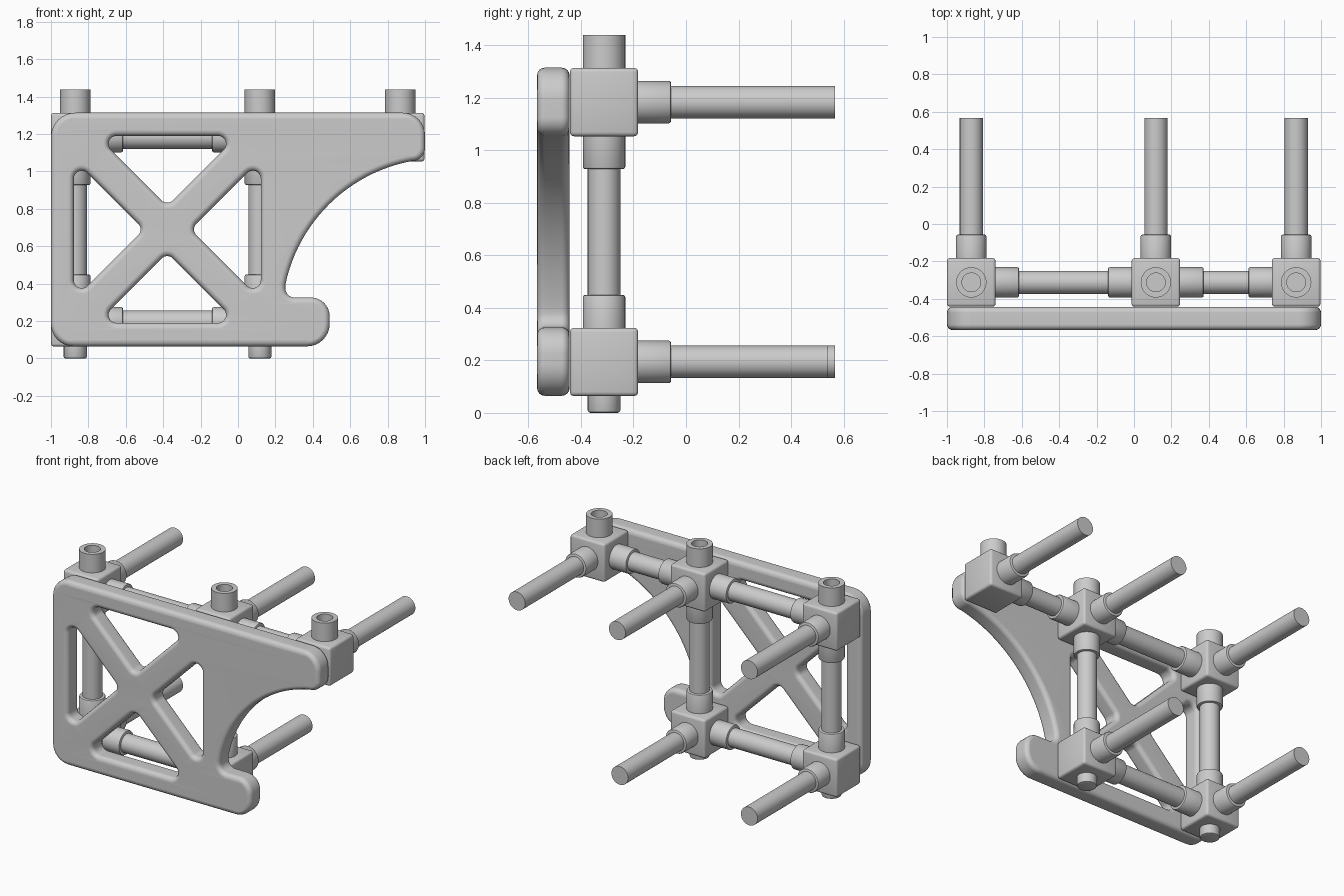
import bpy, bmesh
from math import sin, cos, tan, pi, sqrt
from mathutils import Vector, Matrix

if "Cube" in bpy.data.objects:
    bpy.data.objects.remove(bpy.data.objects["Cube"])

Y = -0.312                      # depth of the pipe frame
TOP, LOW = 1.183, 0.194         # joint heights
LEFT, MID, RIGHT = -0.87, 0.117, 0.867
H = 0.13                        # half size of a joint block
C = 0.125                       # collar length
RC, RP = 0.081, 0.062           # collar and pipe radii


def finish(ob, angle=35):
    bpy.ops.object.select_all(action='DESELECT')
    ob.select_set(True)
    bpy.context.view_layer.objects.active = ob
    bpy.ops.object.shade_smooth_by_angle(angle=angle * pi / 180)


def add_mesh(name, bm):
    bmesh.ops.recalc_face_normals(bm, faces=bm.faces)
    me = bpy.data.meshes.new(name)
    bm.to_mesh(me)
    bm.free()
    ob = bpy.data.objects.new(name, me)
    bpy.context.collection.objects.link(ob)
    finish(ob)
    return ob


def lathe(name, start, axis, profile, n=40):
    """Solid of revolution; profile is (radius, distance along axis)."""
    rot = Vector((0, 0, 1)).rotation_difference(Vector(axis)).to_matrix()
    bm = bmesh.new()
    rings = [[bm.verts.new(Vector(start) + rot @ Vector((r * cos(2 * pi * i / n), r * sin(2 * pi * i / n), t)))
              for i in range(n)] for r, t in profile]
    for a, b in zip(rings, rings[1:]):
        for i in range(n):
            j = (i + 1) % n
            bm.faces.new((a[i], a[j], b[j], b[i]))
    bm.faces.new(rings[0])
    bm.faces.new(rings[-1])
    return add_mesh(name, bm)


def collar(name, centre, axis):
    start = Vector(centre) + Vector(axis) * (H - 0.01)
    e = C + 0.01
    lathe(name, start, axis, [(RC, 0), (RC, e - 0.008), (RC - 0.003, e - 0.002), (RC - 0.008, e)])


def pipe(name, a, b):
    d = Vector(b) - Vector(a)
    lathe(name, a, d.normalized(), [(RP, 0), (RP, d.length)])


def joint(name, x, z, axes):
    """Rounded block with a collar on every listed side."""
    bm = bmesh.new()
    bmesh.ops.create_cube(bm, size=2 * H, matrix=Matrix.Translation((x, Y, z)))
    bmesh.ops.bevel(bm, geom=bm.edges[:], offset=0.016, segments=3, profile=0.5, affect='EDGES')
    add_mesh(name + "_block", bm)
    for i, axis in enumerate(axes):
        collar(f"{name}_collar_{i}", (x, Y, z), axis)


def rounded(points, seg=8):
    """Closed outline with each (x, z, radius) corner filleted."""
    out = []
    for i, (x, z, r) in enumerate(points):
        p = Vector((x, z))
        if r == 0:
            out.append(p)
            continue
        u = (Vector(points[i - 1][:2]) - p).normalized()
        v = (Vector(points[(i + 1) % len(points)][:2]) - p).normalized()
        half = u.angle(v) / 2
        c = p + (u + v).normalized() * (r / sin(half))
        a, b = p + u * r / tan(half) - c, p + v * r / tan(half) - c
        w = a.angle(b)
        for k in range(seg + 1):
            t = k / seg
            out.append(c + (a * sin((1 - t) * w) + b * sin(t * w)) / sin(w))
    return out


# Side plate outline with the concave sweep and small foot
cx, cz, R = 1.085, 0.22, 0.85
sweep = []
for k in range(25):
    a0, a1 = 2.928, 1.766
    a = a1 + (a0 - a1) * k / 24
    sweep.append((cx + R * cos(a), cz + R * sin(a), 0))
outline = [(-1, 0.065, 0.12), (-1, 1.314, 0.13), (1, 1.314, 0.12), (1, 1.062, 0.07)]
outline += sweep + [(0.25, 0.326, 0.05), (0.49, 0.326, 0.1), (0.49, 0.065, 0.12)]
loops = [rounded(outline)]

# Four triangular openings that leave the cross brace
tip, base = 0.125, 0.5
for k in range(4):
    pts = []
    for u, v in ((0, tip), (base - tip, base), (tip - base, base)):
        for _ in range(k):
            u, v = -v, u
        pts.append((-0.378 + u, 0.69 + v, 0.043))
    loops.append(rounded(pts))

cu = bpy.data.curves.new("side_plate", 'CURVE')
cu.dimensions = '2D'
cu.fill_mode = 'BOTH'
cu.bevel_depth, cu.extrude, cu.offset, cu.bevel_resolution = 0.03, 0.032, -0.03, 3
for loop in loops:
    s = cu.splines.new('POLY')
    s.points.add(len(loop) - 1)
    for pt, p in zip(s.points, loop):
        pt.co = (p.x, p.y, 0, 1)
    s.use_cyclic_u = True
plate = bpy.data.objects.new("side_plate", cu)
bpy.context.collection.objects.link(plate)
plate.rotation_euler = (pi / 2, 0, 0)
plate.location = (0, -0.505, 0)
bpy.ops.object.select_all(action='DESELECT')
plate.select_set(True)
bpy.context.view_layer.objects.active = plate
bpy.ops.object.convert(target='MESH')
plate = bpy.context.view_layer.objects.active
bm = bmesh.new()
bm.from_mesh(plate.data)
bmesh.ops.remove_doubles(bm, verts=bm.verts, dist=0.0002)
bmesh.ops.recalc_face_normals(bm, faces=bm.faces)
bm.to_mesh(plate.data)
bm.free()
finish(plate)
plate.modifiers.new("flat_faces", 'WEIGHTED_NORMAL').keep_sharp = True

# Joints
px, nx, py, pz, nz = (1, 0, 0), (-1, 0, 0), (0, 1, 0), (0, 0, 1), (0, 0, -1)
joints = [("top_left_joint", LEFT, TOP, (px, py, nz)),
          ("top_middle_joint", MID, TOP, (px, nx, py, nz)),
          ("top_right_joint", RIGHT, TOP, (nx, py)),
          ("low_left_joint", LEFT, LOW, (px, py, pz)),
          ("low_middle_joint", MID, LOW, (nx, py, pz))]
for name, x, z, axes in joints:
    joint(name, x, z, axes)
    # Pipe running backwards from each joint
    end = 0.54 if name == "low_middle_joint" else 0.567
    pipe(name + "_rear_pipe", (x, Y + H, z), (x, end, z))

# Open sockets on top
for i, x in enumerate((LEFT, MID, RIGHT)):
    lathe(f"top_socket_{i}", (x, Y, TOP + H - 0.01), pz,
          [(RC, 0), (RC, 0.135), (0.05, 0.135), (0.05, 0.03)])

# Uprights and bottom pins
for i, x in enumerate((LEFT, MID)):
    pipe(f"upright_{i}", (x, Y, LOW + H), (x, Y, TOP - H))
    lathe(f"bottom_pin_{i}", (x, Y, 0.08), nz, [(RP, 0), (RP, 0.07), (RP - 0.003, 0.077), (RP - 0.01, 0.08)])

# Horizontal rails
for name, a, b, z in (("top_left_rail", LEFT, MID, TOP), ("top_right_rail", MID, RIGHT, TOP),
                      ("low_rail", LEFT, MID, LOW)):
    pipe(name, (a + H, Y, z), (b - H, Y, z))
